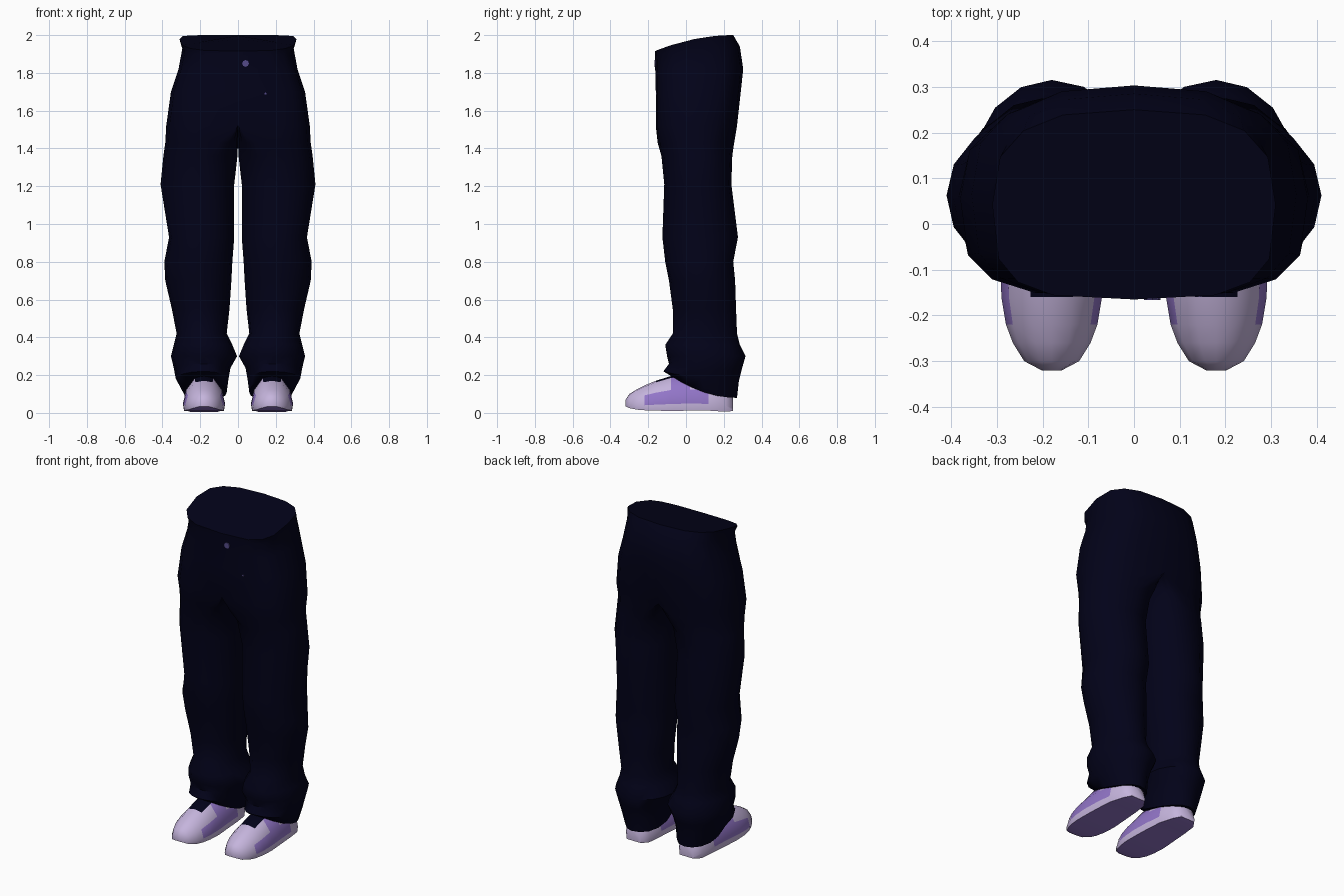
import bpy
import bmesh
from math import sin, cos, radians, copysign

if "Cube" in bpy.data.objects:
    bpy.data.objects.remove(bpy.data.objects["Cube"], do_unlink=True)


def make_material(name, rgb):
    mat = bpy.data.materials.new(name)
    mat.use_nodes = True
    color = (*rgb, 1.0)
    mat.diffuse_color = color
    mat.node_tree.nodes["Principled BSDF"].inputs["Base Color"].default_value = color
    return mat


NAVY = make_material("navy cloth", (0.0006, 0.0006, 0.0095))
LILAC = make_material("pale lilac leather", (0.56, 0.46, 0.72))
PURPLE = make_material("purple panel", (0.29, 0.18, 0.58))
METAL = make_material("violet metal", (0.09, 0.07, 0.25))


def loft(name, rings, materials, paint=None):
    """Skin closed rings of points; paint(column, centre) picks a material slot."""
    bm = bmesh.new()
    rows = [[bm.verts.new(p) for p in ring] for ring in rings]
    count = len(rows[0])
    for low, high in zip(rows, rows[1:]):
        for j in range(count):
            k = (j + 1) % count
            face = bm.faces.new((low[j], low[k], high[k], high[j]))
            if paint:
                face.material_index = paint(j, face.calc_center_median())
    bm.faces.new(reversed(rows[0]))
    bm.faces.new(rows[-1])
    # Remove walls lying in the mirror plane
    inner = [f for f in bm.faces if all(abs(v.co.x) < 1e-5 for v in f.verts)]
    bmesh.ops.delete(bm, geom=inner, context='FACES')
    mesh = bpy.data.meshes.new(name)
    bm.to_mesh(mesh)
    bm.free()
    obj = bpy.data.objects.new(name, mesh)
    bpy.context.collection.objects.link(obj)
    for mat in materials:
        mesh.materials.append(mat)
    return obj


def finish(obj, angle, mirror=True):
    if mirror:
        mod = obj.modifiers.new("mirror", 'MIRROR')
        mod.use_clip = True
        mod.merge_threshold = 0.0005
    bpy.ops.object.select_all(action='DESELECT')
    obj.select_set(True)
    bpy.context.view_layer.objects.active = obj
    bpy.ops.object.shade_smooth_by_angle(angle=radians(angle))


def power(value, exponent):
    return copysign(abs(value) ** exponent, value)


# Trousers: height, middle x, inner x, outer x, front y, back y, front lift
TROUSER_RINGS = [
    (.08, .18, .06, .29, -.07, .27, .11),
    (.17, .18, .05, .33, -.12, .28, .05),
    (.23, .18, .04, .34, -.09, .295, .03),
    (.3, .18, .005, .355, -.1, .315, 0),
    (.36, .19, .03, .34, -.11, .285, 0),
    (.42, .19, .06, .325, -.07, .27, 0),
    (.55, .2, .045, .35, -.07, .265, 0),
    (.7, .2, .035, .385, -.09, .26, 0),
    (.8, .2, .03, .39, -.11, .25, 0),
    (.93, .2, .02, .365, -.125, .275, 0),
    (1.21, .2, .02, .41, -.115, .24, 0),
    (1.36, .17, .003, .395, -.13, .245, 0),
    (1.43, .1, 0, .385, -.15, .255, 0),
    (1.52, 0, 0, .38, -.16, .27, 0),
    (1.7, 0, 0, .355, -.16, .29, 0),
    (1.82, 0, 0, .315, -.163, .303, 0),
    (1.94, 0, 0, .295, -.165, .285, -.05),
    (2, 0, 0, .31, -.165, .25, -.085),
]
OUTER_ANGLES = [-90 + 22.5 * i for i in range(9)]
INNER_ANGLES = [112.5 + 22.5 * i for i in range(7)]


def trouser_ring(z, mid, x_in, x_out, front, back, lift):
    # Boxy at the hips, most of all in front, and round down the legs
    points = []
    for a in OUTER_ANGLES + INNER_ANGLES:
        if a > 90:
            exponent = min(1, .5 + 2.5 * mid)
        else:
            exponent = min(1, (.58 if a < 0 else .72) + 2 * mid)
        c, s = power(cos(radians(a)), exponent), power(sin(radians(a)), exponent)
        if abs(c) < 1e-4:
            c = 0
        x = mid + c * ((x_out - mid) if c > 0 else (mid - x_in))
        y = (front + back) / 2 + s * (back - front) / 2
        t = (back - y) / (back - front)
        points.append((x, y, z + lift * t * t))
    return points


trousers = loft("trousers", [trouser_ring(*r) for r in TROUSER_RINGS], [NAVY])
finish(trousers, 45)

# Shoes: y, half width, underside height, top height
SHOE_RINGS = [
    (-.32, .022, .035, .07),
    (-.3, .06, .025, .1),
    (-.26, .085, .017, .125),
    (-.22, .1, .014, .145),
    (-.16, .11, .012, .17),
    (-.08, .112, .01, .195),
    (.02, .106, .012, .2),
    (.12, .098, .012, .19),
    (.21, .08, .006, .17),
    (.25, .05, .01, .08),
]
HALF_SECTION = [(.42, .95), (.85, .6), (1, .2), (.94, 0)]
SECTION = [(0, 1)] + HALF_SECTION + [(-x, z) for x, z in reversed(HALF_SECTION)]


def shoe_ring(y, half, low, high):
    return [(.18 + half * x, y, low + (high - low) * z) for x, z in SECTION]


def shoe_paint(column, centre):
    row = min(column, 8 - column)
    if row == 4:
        return 1                                   # underside
    if row == 0 and centre.y > -.15:
        return 2                                   # laces
    if row == 2 and -.22 < centre.y < .12:
        return 1                                   # side panel
    if row == 1 and -.1 < centre.y < .05:
        return 1                                   # panel rising to the laces
    return 0


shoes = loft("shoes", [shoe_ring(*r) for r in SHOE_RINGS],
             [LILAC, PURPLE, NAVY], shoe_paint)
finish(shoes, 50)


# Waist button and small fly rivet
def stud(name, x, y, z, radius):
    bpy.ops.mesh.primitive_cylinder_add(vertices=8, radius=radius, depth=.005,
                                        location=(x, y, z),
                                        rotation=(radians(90), 0, 0))
    obj = bpy.context.object
    obj.name = name
    obj.data.materials.append(METAL)
    finish(obj, 30, mirror=False)


stud("waist_button", .04, -.164, 1.85, .018)
stud("fly_rivet", .145, -.157, 1.69, .006)
